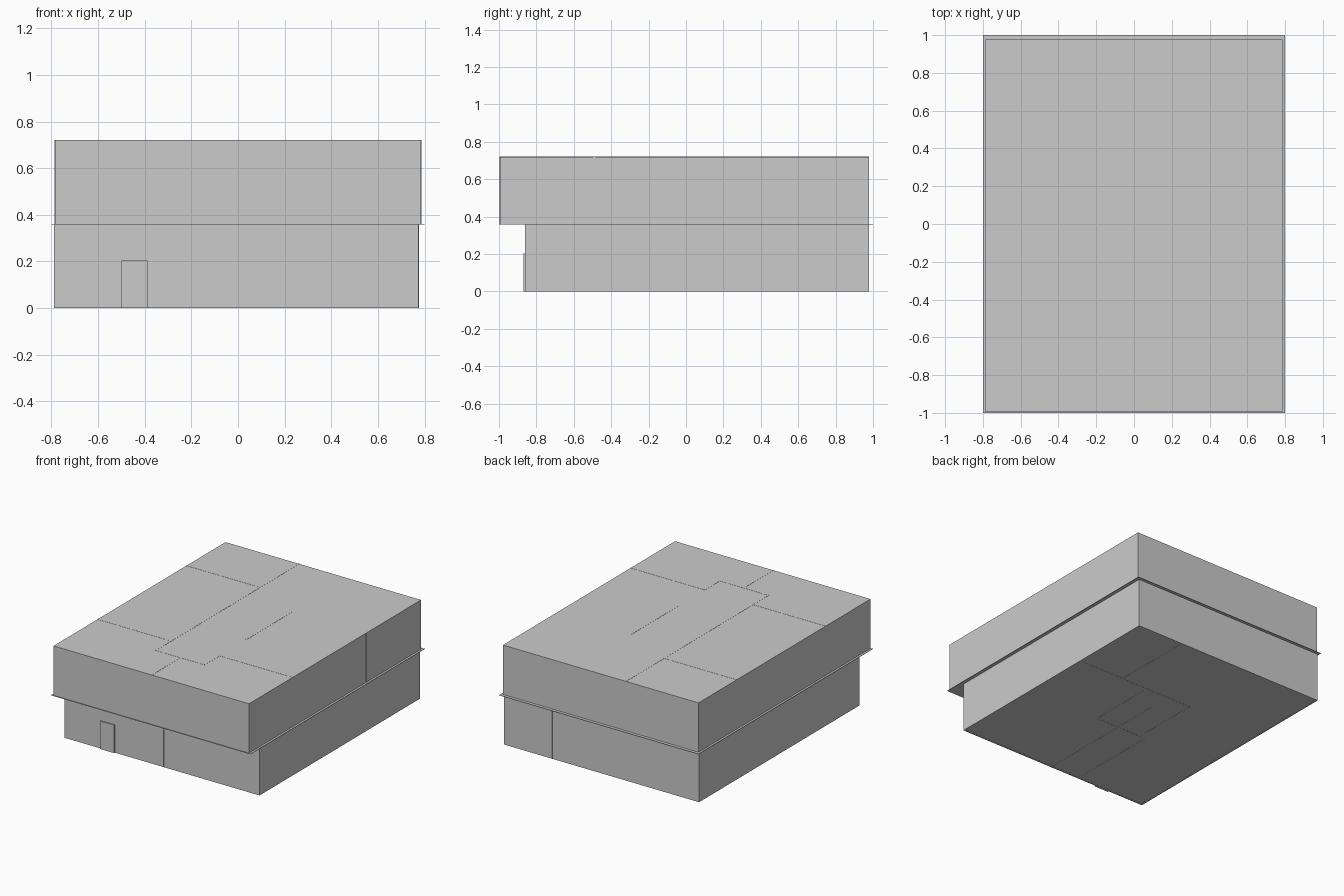
import bpy, bmesh
from mathutils import Matrix, Vector

if "Cube" in bpy.data.objects:
    bpy.data.objects.remove(bpy.data.objects["Cube"])

T = 0.012      # wall thickness
E = 0.001      # wall ends stand very slightly proud of the facade
MID, TOP = 0.36, 0.72


def box(name, x0, x1, y0, y1, z0, z1):
    bm = bmesh.new()
    size = Vector((x1 - x0, y1 - y0, z1 - z0))
    centre = Vector((x0 + x1, y0 + y1, z0 + z1)) / 2
    bmesh.ops.create_cube(bm, size=1, matrix=Matrix.Translation(centre) @ Matrix.Diagonal((*size, 1)))
    me = bpy.data.meshes.new(name)
    bm.to_mesh(me)
    bm.free()
    ob = bpy.data.objects.new(name, me)
    bpy.context.collection.objects.link(ob)
    return ob


def storey(name, x0, x1, y0, y1, z0, z1):
    # four outer walls of one floor
    box(name + "_front_wall", x0, x1, y0, y0 + T, z0, z1)
    box(name + "_back_wall", x0, x1, y1 - T, y1, z0, z1)
    box(name + "_left_wall", x0, x0 + T, y0 + T, y1 - T, z0, z1)
    box(name + "_right_wall", x1 - T, x1, y0 + T, y1 - T, z0, z1)


def partitions(name, segments, z0, z1):
    # straight interior walls given as (x0, y0, x1, y1) centre lines
    h = T / 2
    for i, (x0, y0, x1, y1) in enumerate(segments):
        if x0 == x1:
            box(f"{name}_partition_{i}", x0 - h, x0 + h, y0, y1, z0, z1)
        else:
            box(f"{name}_partition_{i}", x0, x1, y0 - h, y0 + h, z0, z1)


# Ground floor
LX0, LX1, LY0, LY1 = -0.79, 0.775, -0.86, 0.978
storey("lower", LX0, LX1, LY0, LY1, 0, MID)
box("ground_slab", LX0, LX1, LY0, LY1, 0.001, 0.004)
box("front_door", -0.50, -0.387, -0.869, LY0, 0, 0.203)
partitions("lower", [
    (-0.235, LY0 - E, -0.235, -0.165),
    (0.0, LY0 - E, 0.0, -0.165),
    (0.0, -0.165, 0.0, 0.185),
    (-0.19, -0.165, -0.19, 0.355),
    (0.185, -0.165, 0.185, 0.355),
    (-0.19, -0.165, 0.185, -0.165),
    (-0.19, 0.355, LX1 + E, 0.355),
    (0.395, 0.355, 0.395, LY1 + E),
], 0, MID)

# Overhanging slab between the floors
box("middle_slab", -0.8, 0.8, -1.0, 1.0, MID - 0.0015, MID + 0.0015)

# Upper floor
UX0, UX1, UY0, UY1 = -0.785, 0.785, -0.995, 0.978
storey("upper", UX0, UX1, UY0, UY1, MID, TOP)
box("roof", UX0, UX1, UY0, UY1, TOP - 0.003, TOP)
partitions("upper", [
    (-0.198, -0.665, -0.198, UY1 + E),
    (UX0 - E, 0.535, -0.198, 0.535),
    (UX0 - E, -0.485, -0.198, -0.485),
    (-0.198, -0.662, 0.199, -0.662),
    (0.193, -0.662, 0.193, -0.49),
    (0.193, -0.49, UX1 + E, -0.49),
    (0.0, UY0 - E, 0.0, -0.662),
    (0.193, -0.185, 0.193, 0.355),
], MID, TOP + E)
# Crosswall that stops level with the roof
partitions("upper_cross", [(-0.198, 0.355, UX1 + E, 0.355)], MID, TOP)
